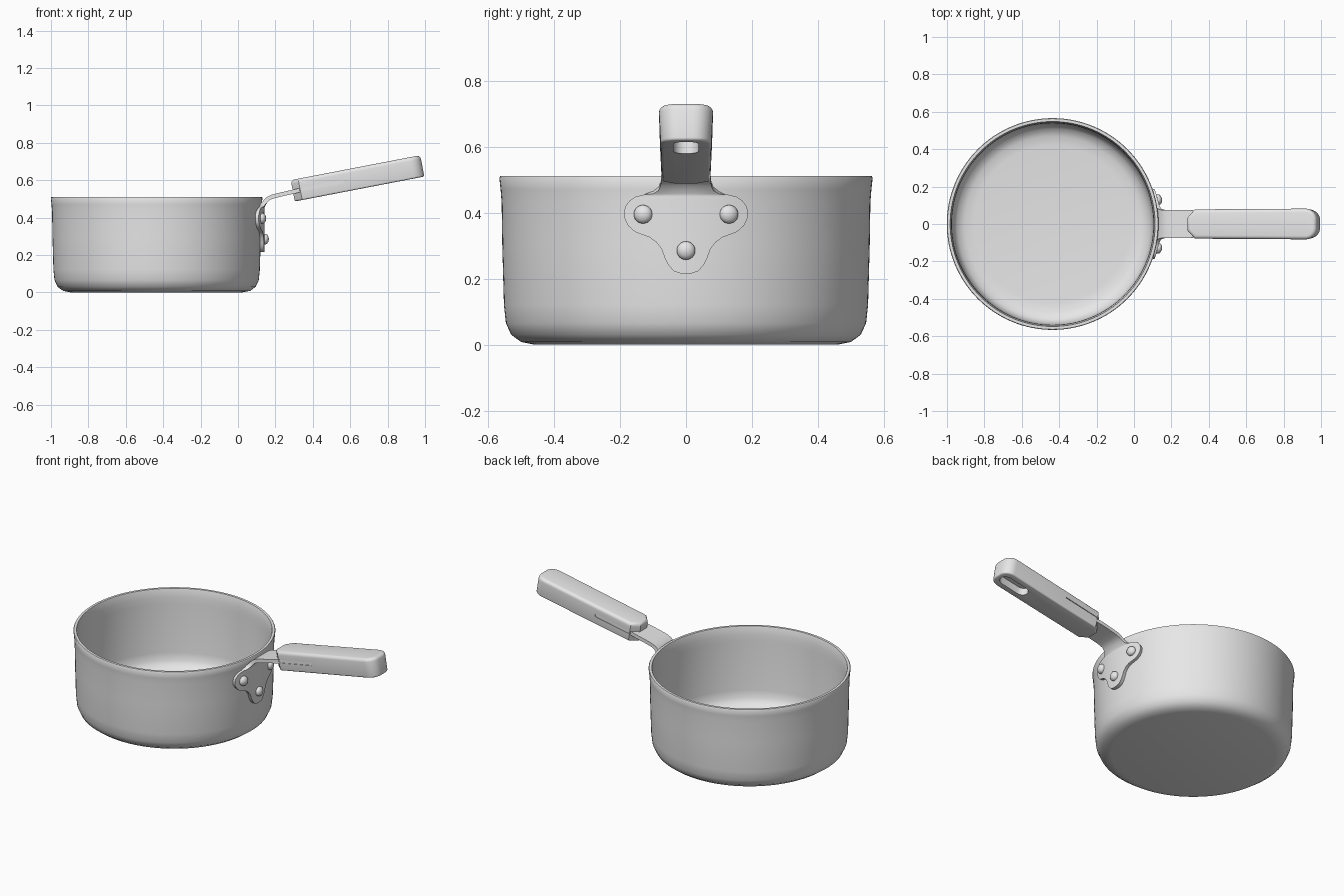
import bpy, bmesh, math
from mathutils import Matrix, Vector

cube = bpy.data.objects.get("Cube")
if cube:
    bpy.data.objects.remove(cube, do_unlink=True)

metal = bpy.data.materials.new("grey metal")
metal.use_nodes = True
GREY = (0.8, 0.8, 0.8, 1)
metal.diffuse_color = GREY
metal.node_tree.nodes["Principled BSDF"].inputs["Base Color"].default_value = GREY

CX, R = -0.435, 0.556          # pot axis and wall radius
ANGLE = math.radians(10.9)     # handle tilt
GRIP = Matrix.Translation((0.293, 0, 0.543)) @ Matrix.Rotation(-ANGLE, 4, 'Y')


def add(name, bm, matrix=Matrix()):
    bmesh.ops.recalc_face_normals(bm, faces=bm.faces)
    me = bpy.data.meshes.new(name)
    bm.to_mesh(me)
    bm.free()
    me.materials.append(metal)
    ob = bpy.data.objects.new(name, me)
    ob.matrix_world = matrix
    bpy.context.collection.objects.link(ob)
    return ob


def activate(ob):
    bpy.ops.object.select_all(action='DESELECT')
    ob.select_set(True)
    bpy.context.view_layer.objects.active = ob


def smooth(ob, deg=35):
    activate(ob)
    for m in list(ob.modifiers):
        bpy.ops.object.modifier_apply(modifier=m.name)
    bpy.ops.object.shade_smooth_by_angle(angle=math.radians(deg))


def lathe(name, profile, steps, matrix):
    bm = bmesh.new()
    vs = [bm.verts.new((r, 0, z)) for r, z in profile]
    es = [bm.edges.new(p) for p in zip(vs, vs[1:])]
    bmesh.ops.spin(bm, geom=vs + es, cent=(0, 0, 0), axis=(0, 0, 1),
                   angle=math.tau, steps=steps)
    bmesh.ops.remove_doubles(bm, verts=bm.verts, dist=1e-5)
    return add(name, bm, matrix)


def prism(name, outline, z0, z1, matrix):
    bm = bmesh.new()
    face = bm.faces.new([bm.verts.new((x, y, z0)) for x, y in outline])
    top = bmesh.ops.extrude_face_region(bm, geom=[face])["geom"]
    for v in top:
        if isinstance(v, bmesh.types.BMVert):
            v.co.z = z1
    return add(name, bm, matrix)


def capsule(cx, cy, length, r, n=10):
    pts = []
    for side in (1, -1):
        for i in range(n + 1):
            a = math.pi * (i / n - 0.5)
            pts.append((cx + side * (length / 2 - r + r * math.cos(a)),
                        cy + side * r * math.sin(a)))
    return pts


# Pot: one turned wall with rounded base corner and slightly flared rim
pot = lathe("pot", [
    (0, 0), (.46, 0), (.5, .008), (.53, .03), (.546, .065), (.552, .12),
    (.557, .3), (.559, .43), (.562, .47), (.566, .506), (.563, .511),
    (.548, .511), (.546, .506), (.541, .46), (.539, .42), (.537, .12),
    (.53, .075), (.51, .042), (.47, .025), (.42, .02), (0, .02)],
    128, Matrix.Translation((CX, 0, 0)))
smooth(pot, 40)

# Bracket: three-lobed plate wrapped on the wall, running up into the strap
# rows: centre x, z, half width, amount of wrap
rows = [(.131, z, w, 1) for z, w in (
    (.215, .014), (.222, .035), (.24, .052), (.262, .063), (.29, .073),
    (.31, .088), (.325, .108), (.333, .13), (.342, .152), (.36, .172),
    (.38, .182), (.4, .185), (.42, .18), (.437, .167), (.448, .15), (.455, .125))]
rows += [(.133, .461, .1, .9), (.138, .472, .083, .6), (.148, .487, .077, .3),
         (.163, .502, .075, .1), (.185, .512, .075, 0), (.22, .521, .075, 0),
         (.29, .537, .075, 0), (.36, .552, .07, 0)]
bm = bmesh.new()
COLS = 12
grid = []
for x0, z, w, wrap in rows:
    line = []
    for i in range(COLS + 1):
        y = w * (2 * i / COLS - 1)
        line.append(bm.verts.new((x0 - wrap * (R - math.sqrt(R * R - y * y)), y, z)))
    grid.append(line)
for a, b in zip(grid, grid[1:]):
    for i in range(COLS):
        bm.faces.new((a[i], a[i + 1], b[i + 1], b[i]))
bracket = add("bracket", bm)
solid = bracket.modifiers.new("thickness", 'SOLIDIFY')
solid.thickness = 0.022
solid.offset = 0
smooth(bracket, 40)

# Rivets: domed heads standing out from the bracket
for name, y, z in (("rivet_left", .125, .395), ("rivet_right", -.125, .395),
                   ("rivet_bottom", 0, .285)):
    a = math.asin(y / R)
    out = Vector((math.cos(a), math.sin(a), 0))
    pos = Vector((CX, 0, z)) + out * (R + 0.015)
    m = Matrix.Translation(pos) @ out.to_track_quat('Z', 'Y').to_matrix().to_4x4()
    smooth(lathe(name, [(0, -.01), (.028, -.01), (.028, .012), (.025, .019),
                        (.017, .025), (.008, .028), (0, .029)], 24, m), 50)

# Grip: chamfered nose, rounded tail, slightly narrower underneath
half = [(0, .035), (.04, .079), (.3, .081), (.645, .083)]
half += [(.645 + .06 * math.sin(t), .023 + .06 * math.cos(t))
         for t in (math.pi * i / 16 for i in range(1, 9))]
outline = half + [(x, -y) for x, y in reversed(half)]
grip = prism("grip", outline, -.058, .058, GRIP)
for v in grip.data.vertices:
    if v.co.z < 0:
        v.co.y *= 0.93
bm = bmesh.new()
bm.from_mesh(grip.data)
for height, width in ((.058, .02), (-.058, .009)):
    rim = [e for e in bm.edges if all(abs(v.co.z - height) < 1e-4 for v in e.verts)]
    bmesh.ops.bevel(bm, geom=rim, offset=width, segments=4, profile=0.5,
                    affect='EDGES', clamp_overlap=True)
bm.to_mesh(grip.data)
bm.free()

# Cutters: hanging recess below the tail and a slim groove on each side
cutters = [prism("hang_recess_cutter", capsule(.585, 0, .19, .038), -.1, -.012, GRIP)]
for s in (1, -1):
    turn = Matrix.Rotation(math.pi / 2, 4, 'X')
    cutters.append(prism("groove_cutter", capsule(.16, 0, .24, .011),
                         s * .073, s * .12, GRIP @ turn))
for c in cutters:
    c.hide_render = True
    cut = grip.modifiers.new("cut", 'BOOLEAN')
    cut.operation = 'DIFFERENCE'
    cut.solver = 'EXACT'
    cut.object = c
bpy.context.view_layer.update()
smooth(grip, 30)
for c in cutters:
    bpy.data.objects.remove(c, do_unlink=True)
